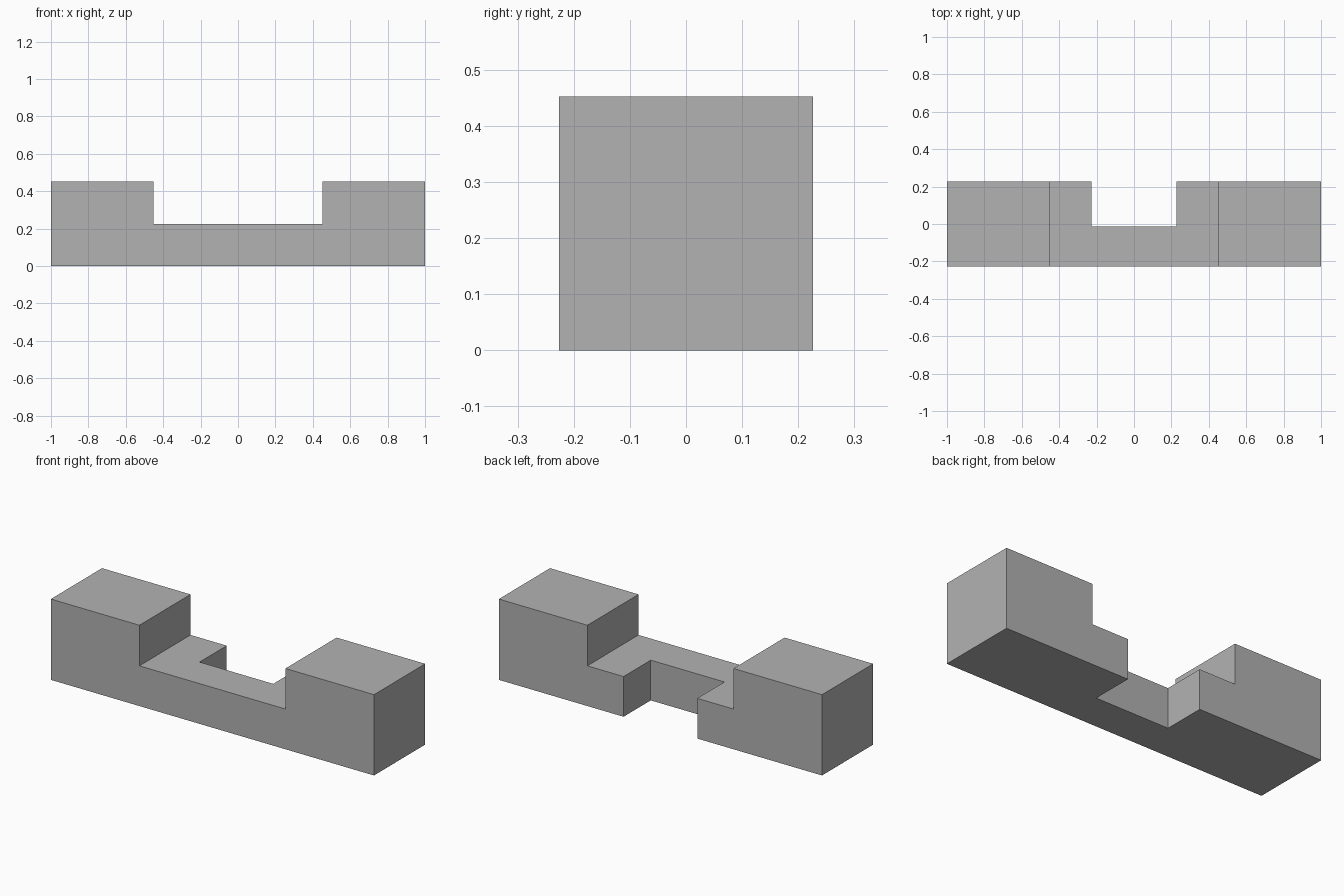
import bpy
import bmesh
from mathutils import Matrix, Vector

HALF_DEPTH = 0.226
HEIGHT = 0.452
STEP_X = 0.452
STEP_Z = 0.225
NOTCH_X = 0.228
NOTCH_Y = -0.014

cube = bpy.data.objects.get("Cube")
if cube:
    bpy.data.objects.remove(cube, do_unlink=True)

grey = bpy.data.materials.new("plain grey")
grey.use_nodes = True
colour = (0.448, 0.448, 0.448, 1)
grey.diffuse_color = colour
grey.node_tree.nodes["Principled BSDF"].inputs["Base Color"].default_value = colour


def make_object(name, bm):
    bmesh.ops.recalc_face_normals(bm, faces=bm.faces)
    mesh = bpy.data.meshes.new(name)
    bm.to_mesh(mesh)
    bm.free()
    mesh.materials.append(grey)
    obj = bpy.data.objects.new(name, mesh)
    bpy.context.collection.objects.link(obj)
    return obj


# Stepped body: mirrored front profile extruded through the depth
half = [(1, 0), (1, HEIGHT), (STEP_X, HEIGHT), (STEP_X, STEP_Z)]
profile = half + [(-x, z) for x, z in reversed(half)]
bm = bmesh.new()
face = bm.faces.new([bm.verts.new((x, -HALF_DEPTH, z)) for x, z in profile])
out = bmesh.ops.extrude_face_region(bm, geom=[face])
verts = [v for v in out["geom"] if isinstance(v, bmesh.types.BMVert)]
bmesh.ops.translate(bm, vec=Vector((0, 2 * HALF_DEPTH, 0)), verts=verts)
body = make_object("stepped_block", bm)

# Rear notch cutter, open at the back, top and bottom
bm = bmesh.new()
size = Matrix.Diagonal((2 * NOTCH_X, 1, 1, 1))
bmesh.ops.create_cube(bm, size=1, matrix=Matrix.Translation((0, NOTCH_Y + 0.5, 0.2)) @ size)
cutter = make_object("notch_cutter", bm)
cutter.hide_render = True

# Cut the notch, bake it in and discard the cutter
cut = body.modifiers.new("rear_notch", "BOOLEAN")
cut.operation = "DIFFERENCE"
cut.solver = "EXACT"
cut.object = cutter
bpy.context.view_layer.objects.active = body
body.select_set(True)
bpy.ops.object.modifier_apply(modifier=cut.name)
bpy.data.objects.remove(cutter, do_unlink=True)
